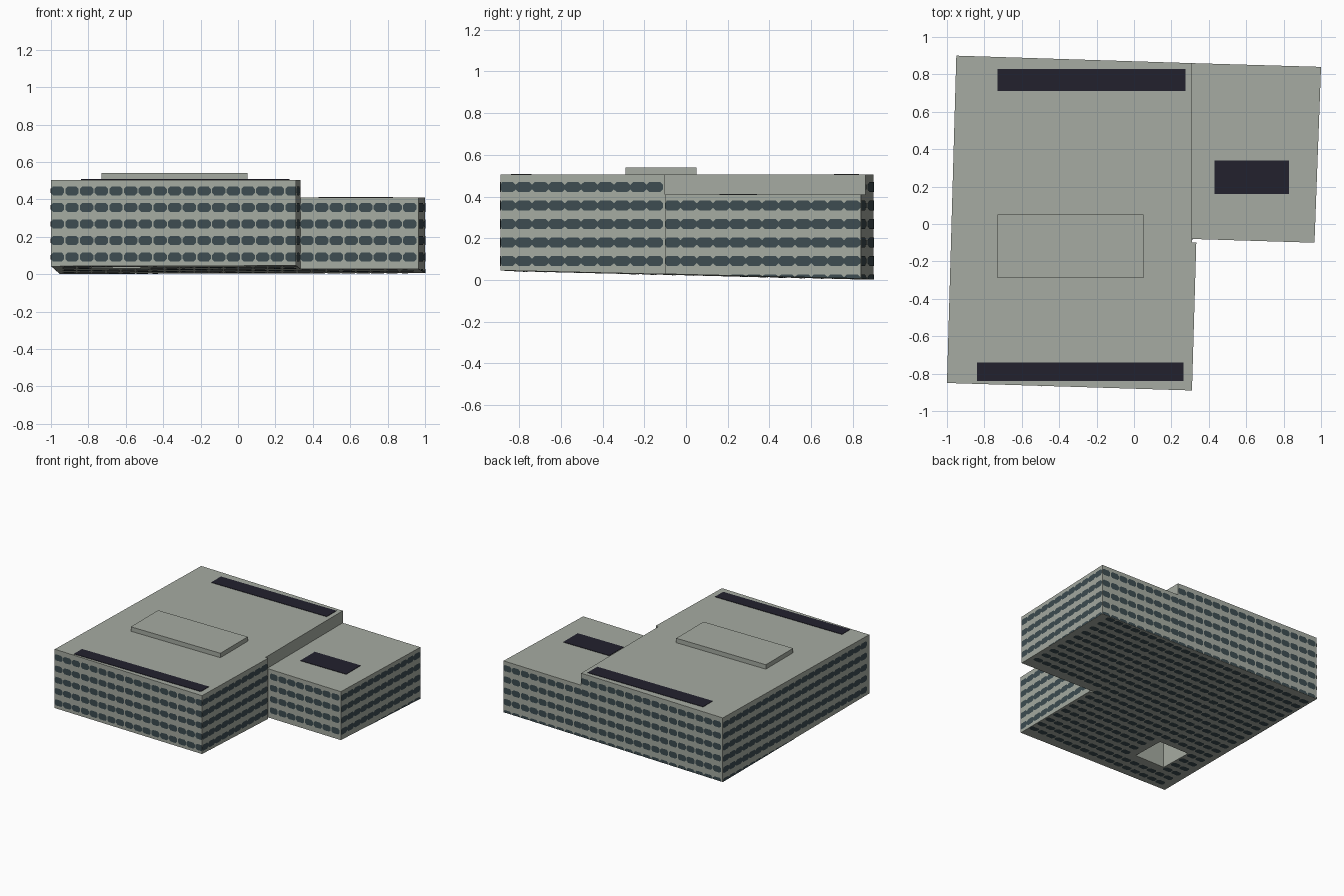
import bpy, bmesh
from mathutils import Vector

if "Cube" in bpy.data.objects:
    bpy.data.objects.remove(bpy.data.objects["Cube"])


def material(name, rgb):
    m = bpy.data.materials.new(name)
    m.use_nodes = True
    m.diffuse_color = (*rgb, 1)
    m.node_tree.nodes["Principled BSDF"].inputs["Base Color"].default_value = (*rgb, 1)
    return m


CONCRETE = material("pale concrete", (0.38, 0.41, 0.36))
GLASS = material("blue grey glass", (0.046, 0.072, 0.082))
DARK = material("dark roof panel", (0.016, 0.015, 0.027))


def ground(x, y):
    """Sloping underside of the building."""
    return 0.0245 - 0.0235 * y + 0.002 * x


def finish(name, bm, mat):
    mesh = bpy.data.meshes.new(name)
    bm.to_mesh(mesh)
    bm.free()
    mesh.materials.append(mat)
    ob = bpy.data.objects.new(name, mesh)
    bpy.context.collection.objects.link(ob)
    return ob


def prism(name, outline, base, top, mat):
    """Upright block on an outline; base maps x, y to the lower height."""
    bm = bmesh.new()
    low = [bm.verts.new((x, y, base(x, y))) for x, y in outline]
    high = [bm.verts.new((x, y, top)) for x, y in outline]
    bm.faces.new(low[::-1])
    bm.faces.new(high)
    n = len(outline)
    for i in range(n):
        j = (i + 1) % n
        bm.faces.new((low[i], low[j], high[j], high[i]))
    return finish(name, bm, mat)


def box(name, x0, x1, y0, y1, z0, z1, mat):
    return prism(name, [(x0, y0), (x1, y0), (x1, y1), (x0, y1)], lambda x, y: z0, z1, mat)


# Main block and lower side wing
MAIN_TOP, WING_TOP = 0.505, 0.41
SW, SE, NE, NW = (-1, -0.85), (0.31, -0.89), (0.31, 0.86), (-0.95, 0.9)
STEP = (0.333, -0.1)
WING_SW, WING_SE, WING_NE = (0.31, -0.08), (0.965, -0.1), (1, 0.84)
main = prism("main_block", [SW, SE, STEP, (0.31, -0.1), NE, NW], ground, MAIN_TOP, CONCRETE)
prism("side_wing", [WING_SW, WING_SE, WING_NE, NE], ground, WING_TOP, CONCRETE)

# Shaft open to the underside
SHAFT = (-0.78, -0.52, -0.6, -0.33)
cutter = box("shaft_cutter", *SHAFT, -0.2, 0.46, CONCRETE)
cutter.hide_render = True
cutter.hide_viewport = True
cut = main.modifiers.new("shaft", "BOOLEAN")
cut.operation = "DIFFERENCE"
cut.solver = "EXACT"
cut.object = cutter

# Roof housing and dark roof panels
box("roof_housing", -0.73, 0.05, -0.29, 0.05, 0.5, 0.54, CONCRETE)
box("back_roof_panel", -0.73, 0.275, 0.71, 0.83, 0.5, MAIN_TOP + 0.003, DARK)
box("front_roof_panel", -0.84, 0.265, -0.84, -0.74, 0.5, MAIN_TOP + 0.003, DARK)
box("wing_roof_panel", 0.43, 0.83, 0.16, 0.34, 0.405, WING_TOP + 0.003, DARK)

# Chamfered window shape, in half widths and half heights
WINDOW = [(-1, -0.45), (-0.65, -1), (0.65, -1), (1, -0.45),
          (1, 0.45), (0.65, 1), (-0.65, 1), (-1, 0.45)]
PITCH, ROW, HALF_H = 0.0785, 0.0885, 0.024


def wall_windows(name, start, end, rows, half_w):
    """Rows of windows on a wall whose outside lies right of start to end."""
    a, b = Vector(start), Vector(end)
    length = (b - a).length
    along = (b - a).normalized()
    out = Vector((along.y, -along.x)) * 0.002
    bm = bmesh.new()
    for r in range(rows + 1):
        z_mid = 0.003 + ROW * r
        for i in range(int((length - 0.02) / PITCH) + 1):
            u_mid = 0.034 + PITCH * i
            p = a + along * u_mid
            if u_mid > length or z_mid + HALF_H < ground(*p) + 0.005:
                continue
            ring = []
            for s, t in WINDOW:
                u = min(max(u_mid + s * half_w, 0), length)
                q = a + along * u + out
                z = max(z_mid + t * HALF_H, ground(*q))
                ring.append(bm.verts.new((q.x, q.y, z)))
            bm.faces.new(ring)
    bmesh.ops.dissolve_degenerate(bm, dist=0.0001, edges=bm.edges)
    finish(name, bm, GLASS)


NARROW, WIDE = 0.036, 0.0395
wall_windows("front_windows", SW, SE, 5, NARROW)
wall_windows("main_left_windows", SE, STEP, 5, WIDE)
wall_windows("wing_front_windows", (0.335, -0.081), WING_SE, 4, NARROW)
wall_windows("wing_left_windows", WING_SE, WING_NE, 4, WIDE)
wall_windows("wing_back_windows", WING_NE, NE, 4, NARROW)
wall_windows("main_back_windows", NE, NW, 5, NARROW)
wall_windows("right_windows", NW, SW, 5, WIDE)


# Window pattern on the underside
def inside(p, quad, margin):
    for i in range(4):
        a, b = Vector(quad[i]), Vector(quad[(i + 1) % 4])
        d = (b - a).normalized()
        if d.x * (p.y - a.y) - d.y * (p.x - a.x) < margin:
            return False
    return True


bm = bmesh.new()
for i in range(26):
    for j in range(21):
        p = Vector((-0.98 + PITCH * i, -0.87 + ROW * j))
        over_shaft = (SHAFT[0] - 0.036 < p.x < SHAFT[1] + 0.036
                      and SHAFT[2] - 0.024 < p.y < SHAFT[3] + 0.024)
        on_main = inside(p, [SW, SE, NE, NW], 0.025)
        on_wing = inside(p, [WING_SW, WING_SE, WING_NE, NE], 0.025)
        if over_shaft or not (on_main or on_wing):
            continue
        ring = []
        for s, t in reversed(WINDOW):
            x, y = p.x + s * NARROW, p.y + t * HALF_H
            ring.append(bm.verts.new((x, y, ground(x, y) - 0.0015)))
        bm.faces.new(ring)
finish("underside_windows", bm, GLASS)
